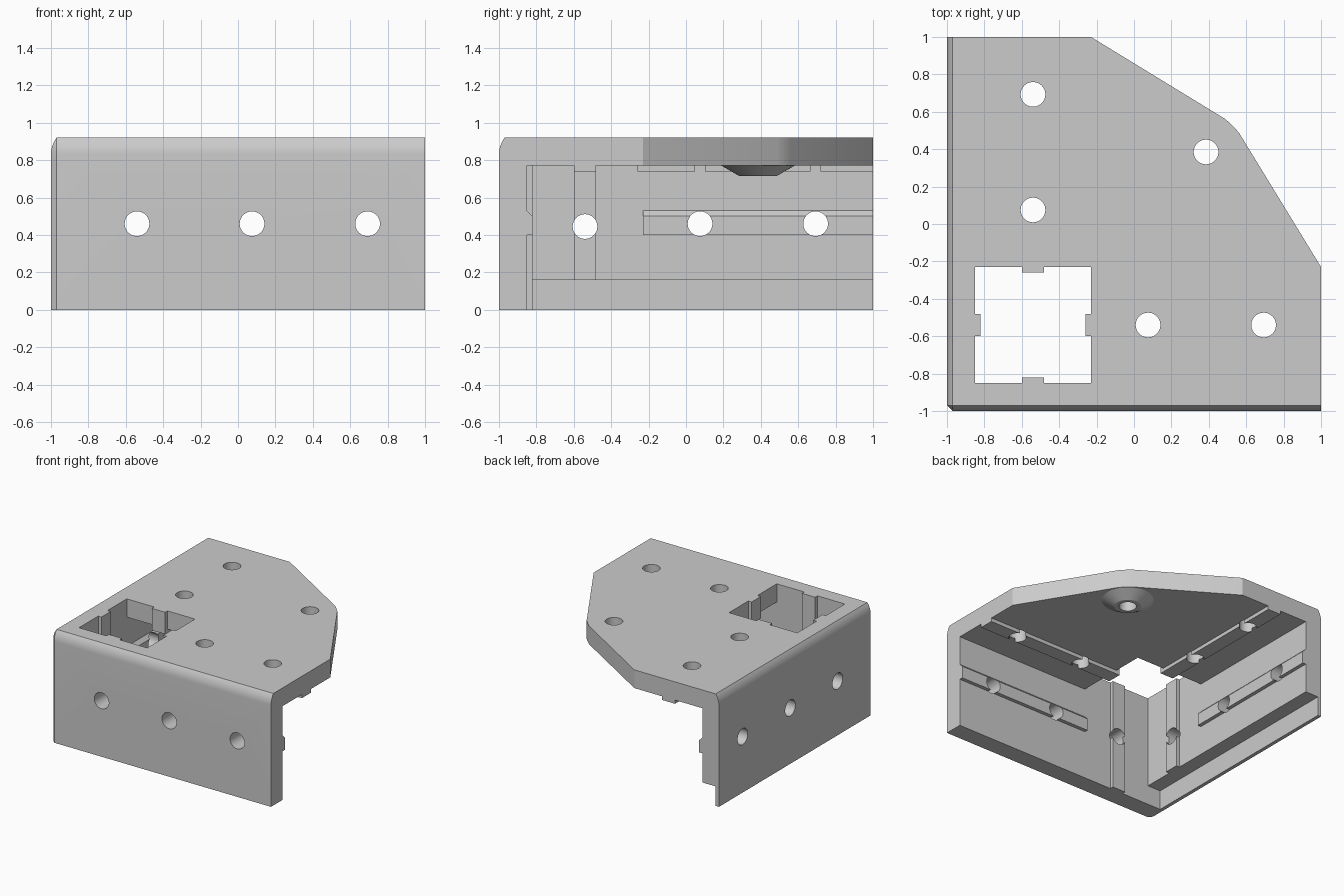
import bpy
import bmesh
import math
from mathutils import Matrix

default = bpy.data.objects.get("Cube")
if default:
    bpy.data.objects.remove(default, do_unlink=True)

WALL, RIDGE, EDGE = -0.85, -0.82, -0.23   # wall face, ridge face, window far edge
TOP, UNDER = 0.92, 0.77                   # plate top and underside

grey = bpy.data.materials.new("plain grey")
grey.use_nodes = True
grey.diffuse_color = (0.6, 0.6, 0.6, 1)
grey.node_tree.nodes["Principled BSDF"].inputs["Base Color"].default_value = (0.6, 0.6, 0.6, 1)


def finish(name, bm):
    bmesh.ops.remove_doubles(bm, verts=bm.verts, dist=1e-5)
    bmesh.ops.recalc_face_normals(bm, faces=bm.faces)
    mesh = bpy.data.meshes.new(name)
    bm.to_mesh(mesh)
    bm.free()
    mesh.materials.append(grey)
    ob = bpy.data.objects.new(name, mesh)
    bpy.context.collection.objects.link(ob)
    return ob


def loft(name, rings):
    """Closed solid through rings of equal point count."""
    bm = bmesh.new()
    loops = [[bm.verts.new(p) for p in ring] for ring in rings]
    n = len(loops[0])
    for a, b in zip(loops, loops[1:]):
        for i in range(n):
            j = (i + 1) % n
            bm.faces.new((a[i], a[j], b[j], b[i]))
    bm.faces.new(loops[0][::-1])
    bm.faces.new(loops[-1])
    return finish(name, bm)


def prism(name, profile, axis, start, end):
    """Extrude a 2D profile along X, Y or Z; X and Y mirror each other."""
    place = {"X": lambda p, q, t: (t, p, q),
             "Y": lambda p, q, t: (p, t, q),
             "Z": lambda p, q, t: (p, q, t)}[axis]
    return loft(name, [[place(p, q, t) for p, q in profile] for t in (start, end)])


def rect(p0, p1, q0, q1):
    return [(p0, q0), (p1, q0), (p1, q1), (p0, q1)]


def circle(p, q, r=0.066, n=40):
    return [(p + r * math.cos(math.tau * i / n), q + r * math.sin(math.tau * i / n))
            for i in range(n)]


def combine(target, tool, operation):
    mod = target.modifiers.new("combine", "BOOLEAN")
    mod.operation, mod.solver, mod.object = operation, "EXACT", tool
    bpy.context.view_layer.objects.active = target
    bpy.ops.object.modifier_apply(modifier=mod.name)
    bpy.data.objects.remove(tool, do_unlink=True)


# Outer block: chamfered corner, top edge rolled over along the two walls
def outline(d, z):
    lo = -1 + d
    pts = [(lo, -0.97), (-0.97, lo), (1, lo), (1, EDGE), (0.56, 0.49),
           (0.526, 0.526), (0.49, 0.56), (EDGE, 1), (lo, 1)]
    return [(x, y, z) for x, y in pts]


rings = [outline(0, 0)]
roll, steps = 2 * math.atan(1 / 3), 6
for i in range(steps + 1):
    a = roll * i / steps
    rings.append(outline(0.15 * (1 - math.cos(a)), TOP - 0.09 + 0.15 * math.sin(a)))
bracket = loft("corner_bracket", rings)

# Hollow under the plate leaves two walls
combine(bracket, prism("hollow", rect(WALL, 1.2, WALL, 1.2), "Z", -0.2, UNDER), "DIFFERENCE")

# Square post window with a small tab in the middle of each side
LO, HI, T0, T1, FAR = WALL, EDGE, -0.60, -0.48, -0.26
window = [(LO, LO), (T0, LO), (T0, RIDGE), (T1, RIDGE), (T1, LO),
          (HI, LO), (HI, T0), (FAR, T0), (FAR, T1), (HI, T1),
          (HI, HI), (T1, HI), (T1, FAR), (T0, FAR), (T0, HI),
          (LO, HI), (LO, T1), (RIDGE, T1), (RIDGE, T0), (LO, T0)]
combine(bracket, prism("window", window, "Z", 0.7, 1.1), "DIFFERENCE")

# Guide ridges on both walls and under the plate
wall_ridge = [(-0.9, 0.4), (RIDGE, 0.4), (RIDGE, 0.5), (WALL, 0.53), (-0.9, 0.53)]
for axis in "XY":
    combine(bracket, prism("wall_ridge", wall_ridge, axis, EDGE, 1), "UNION")
    combine(bracket, prism("plate_ridge", rect(T0, T1, 0.74, 0.8), axis, FAR, 1), "UNION")
combine(bracket, prism("front_post_ridge", rect(T0, T1, -0.9, RIDGE), "Z", 0, 0.8), "UNION")
combine(bracket, prism("side_post_ridge", rect(-0.9, RIDGE, T0, T1), "Z", 0.16, 0.8), "UNION")

# Conical boss below the outer plate hole
bm = bmesh.new()
bmesh.ops.create_cone(bm, cap_ends=True, segments=40, radius1=0.1, radius2=0.2, depth=0.058,
                      matrix=Matrix.Translation((0.385, 0.385, 0.744)))
combine(bracket, finish("boss", bm), "UNION")

# Thin lip along the bottom of the side wall
combine(bracket, prism("lip_cut", rect(-0.97, -0.8, WALL, 1.2), "Z", -0.2, 0.16), "DIFFERENCE")

# Screw holes
MID, NEAR, END = -0.54, 0.075, 0.693
for x, y in [(MID, NEAR), (MID, END), (NEAR, MID), (END, MID), (0.385, 0.385)]:
    combine(bracket, prism("plate_hole", circle(x, y), "Z", 0.6, 1.1), "DIFFERENCE")
for axis in "XY":
    for p in (MID, NEAR, END):
        z = 0.445 if axis == "X" and p == MID else 0.46
        combine(bracket, prism("wall_hole", circle(p, z), axis, -1.1, -0.7), "DIFFERENCE")

# Smooth rolled edges and holes, keep the rest crisp
bpy.ops.object.select_all(action="DESELECT")
bracket.select_set(True)
bpy.context.view_layer.objects.active = bracket
bpy.ops.object.shade_smooth_by_angle(angle=math.radians(30))
